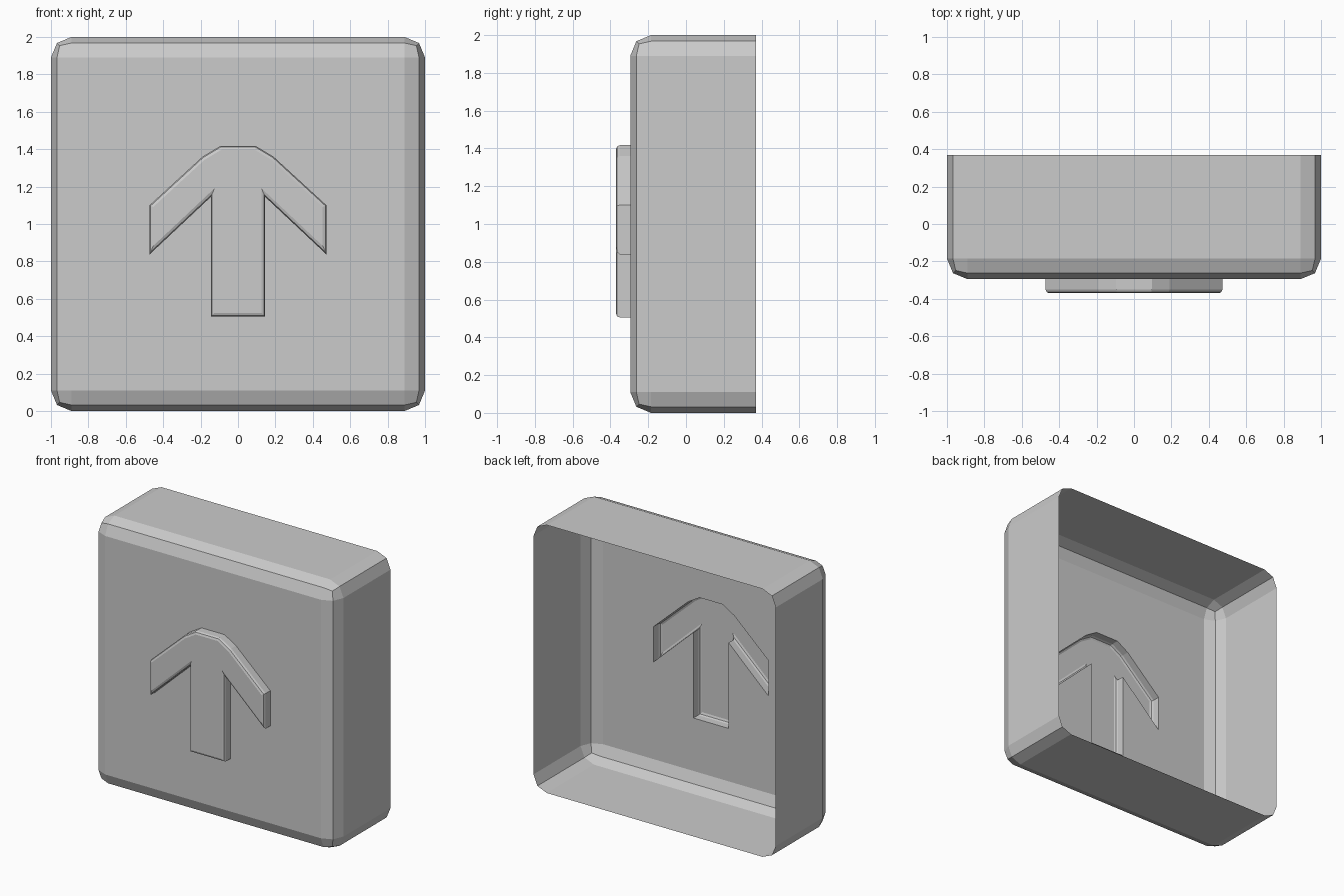
import bpy, bmesh
from mathutils import Vector

if "Cube" in bpy.data.objects:
    bpy.data.objects.remove(bpy.data.objects["Cube"], do_unlink=True)

grey = bpy.data.materials.new("plain_grey")
grey.use_nodes = True
grey.diffuse_color = (0.6, 0.6, 0.6, 1)
grey.node_tree.nodes["Principled BSDF"].inputs["Base Color"].default_value = (0.6, 0.6, 0.6, 1)

FRONT, BACK, RELIEF = -0.295, 0.37, -0.37
BEVEL = 0.11

# Right half of the arrow outline, from the bottom of the stem to the tip
half = [(0.145, 0.505), (0.145, 1.145), (0.473, 0.837), (0.473, 1.1), (0.19, 1.36), (0.095, 1.417)]
outline = half + [(-x, z) for x, z in reversed(half)]


def add_object(name, bm):
    mesh = bpy.data.meshes.new(name)
    bm.to_mesh(mesh)
    bm.free()
    mesh.materials.append(grey)
    obj = bpy.data.objects.new(name, mesh)
    bpy.context.collection.objects.link(obj)
    return obj


def arrow_loop(bm, y):
    return [bm.verts.new((x, y, z)) for x, z in outline]


# Housing: rounded box, open at the back, with an arrow opening in the front
bm = bmesh.new()
bmesh.ops.create_cube(bm, size=2)
depth = 2 * BACK - FRONT
for v in bm.verts:
    v.co = (v.co.x, FRONT if v.co.y < 0 else depth, v.co.z + 1)
bmesh.ops.bevel(bm, geom=bm.edges[:], offset=BEVEL, segments=2, profile=0.5, affect='EDGES')
bmesh.ops.bisect_plane(bm, geom=bm.verts[:] + bm.edges[:] + bm.faces[:],
                       plane_co=(0, BACK, 0), plane_no=(0, 1, 0), clear_outer=True)
panel = min(bm.faces, key=lambda f: f.calc_center_median().y)
rim = list(panel.edges)
bmesh.ops.delete(bm, geom=[panel], context='FACES_ONLY')
loop = arrow_loop(bm, FRONT)
hole = [bm.edges.new((a, b)) for a, b in zip(loop, loop[1:] + loop[:1])]
bmesh.ops.triangle_fill(bm, edges=rim + hole, use_beauty=True, normal=Vector((0, -1, 0)))
bmesh.ops.recalc_face_normals(bm, faces=bm.faces[:])
if min(bm.faces, key=lambda f: f.calc_center_median().y).normal.y > 0:
    bmesh.ops.reverse_faces(bm, faces=bm.faces[:])
add_object("housing", bm)

# Raised arrow: hollow relief with softened front edges
bm = bmesh.new()
base, top = arrow_loop(bm, FRONT), arrow_loop(bm, RELIEF)
cap = bm.faces.new(top)
n = len(top)
for i in range(n):
    j = (i + 1) % n
    bm.faces.new((base[i], base[j], top[j], top[i]))
bmesh.ops.recalc_face_normals(bm, faces=bm.faces[:])
if cap.normal.y > 0:
    bmesh.ops.reverse_faces(bm, faces=bm.faces[:])
bmesh.ops.bevel(bm, geom=list(cap.edges), offset=0.02, segments=2, profile=0.5, affect='EDGES')
add_object("arrow_relief", bm)
